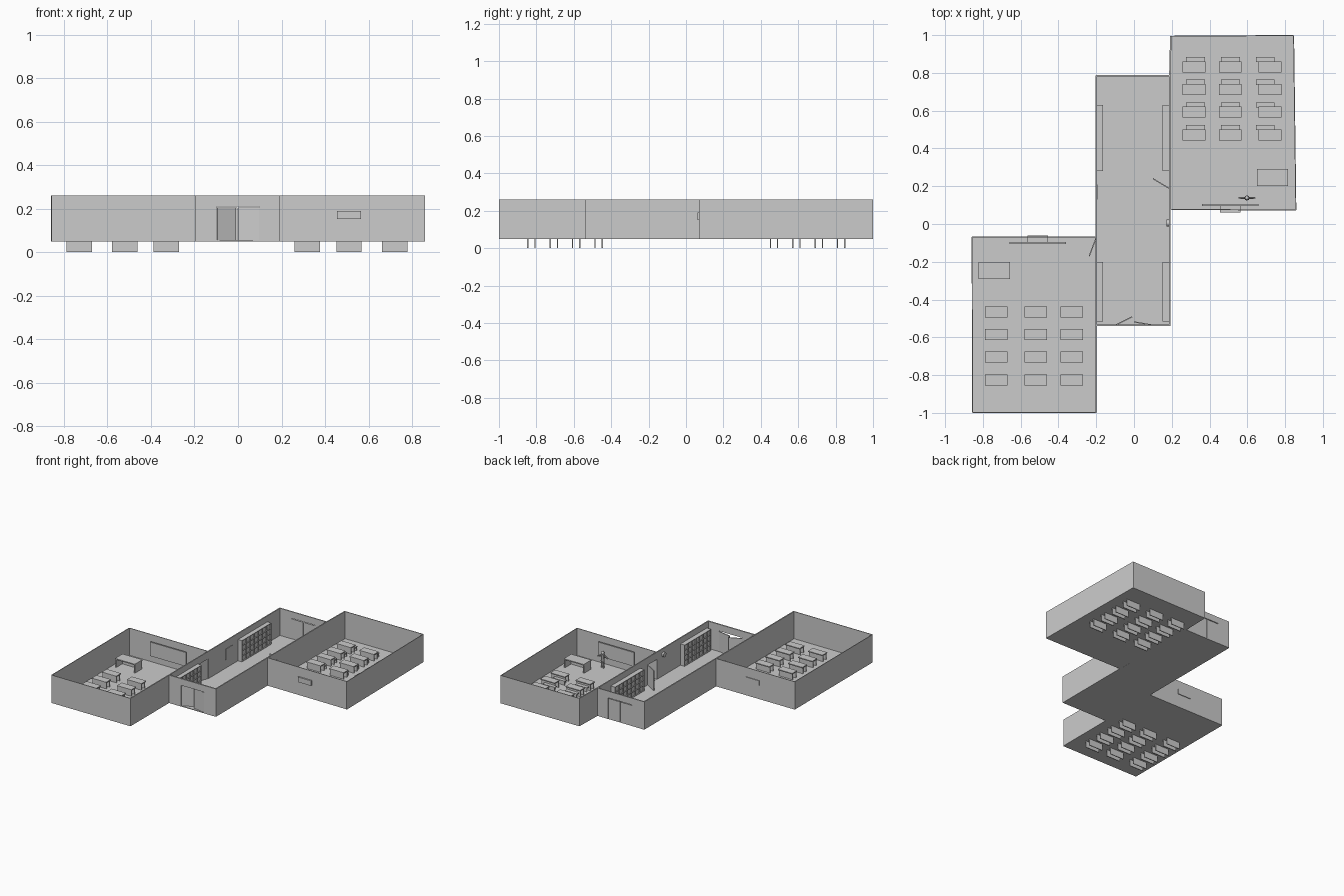
import bpy, bmesh, math
from mathutils import Vector, Matrix

if "Cube" in bpy.data.objects:
    bpy.data.objects.remove(bpy.data.objects["Cube"])

FLOOR, BASE, TOP = 0.055, 0.05, 0.26


def add_box(bm, lo, hi, mat=Matrix()):
    c = [(a + b) / 2 for a, b in zip(lo, hi)]
    s = [b - a for a, b in zip(lo, hi)]
    bmesh.ops.create_cube(bm, size=1, matrix=mat @ Matrix.Translation(c) @ Matrix.Diagonal((*s, 1)))


def finish(name, bm):
    me = bpy.data.meshes.new(name)
    bm.to_mesh(me)
    bm.free()
    ob = bpy.data.objects.new(name, me)
    bpy.context.collection.objects.link(ob)
    return ob


def boxes(name, *pairs):
    bm = bmesh.new()
    for lo, hi in pairs:
        add_box(bm, lo, hi)
    return finish(name, bm)


def panel(name, p, q, t, z0=BASE, z1=TOP, hole=None):
    """Upright slab from p to q in plan; hole = (start, end, top height)."""
    d = Vector(q) - Vector(p)
    L = d.length
    m = Matrix.Translation((p[0], p[1], 0)) @ Matrix.Rotation(math.atan2(d.y, d.x), 4, 'Z')
    bm = bmesh.new()
    if hole:
        a, b, h = hole
        if a > 0.001:
            add_box(bm, (0, -t / 2, z0), (a, t / 2, z1), m)
        if b < L - 0.001:
            add_box(bm, (b, -t / 2, z0), (L, t / 2, z1), m)
        add_box(bm, (a, -t / 2, h), (b, t / 2, z1), m)
    else:
        add_box(bm, (0, -t / 2, z0), (L, t / 2, z1), m)
    return finish(name, bm)


def slab(name, pts):
    bm = bmesh.new()
    f = bm.faces.new([bm.verts.new((x, y, BASE)) for x, y in pts])
    g = bmesh.ops.extrude_face_region(bm, geom=[f])
    bmesh.ops.translate(bm, vec=(0, 0, FLOOR - BASE),
                        verts=[v for v in g['geom'] if isinstance(v, bmesh.types.BMVert)])
    bmesh.ops.recalc_face_normals(bm, faces=bm.faces)
    return finish(name, bm)


# Floors
left = [(-0.857, -0.07), (-0.855, -0.998), (-0.2, -0.998), (-0.2, -0.07)]
right = [(0.857, 0.073), (0.845, 0.998), (0.195, 0.994), (0.19, 0.078)]
slab("left_room_floor", left)
slab("right_room_floor", right)
slab("corridor_floor", [(-0.2, -0.54), (0.19, -0.54), (0.19, 0.787), (-0.2, 0.787)])

# Classroom walls
T = 0.005
for n, r in (("left", left), ("right", right)):
    panel(n + "_room_outer_wall", r[0], r[1], T)
    panel(n + "_room_rear_wall", r[1], r[2], T)
    panel(n + "_room_board_wall", r[3], r[0], T)

# Corridor walls, with door openings into the rooms
panel("left_room_side_wall", (-0.2, -0.998), (-0.2, -0.54), 0.008)
panel("corridor_left_wall", (-0.2, -0.54), (-0.2, 0.787), 0.008, hole=(0.36, 0.468, 0.205))
panel("corridor_right_wall", (0.19, -0.54), (0.19, 0.787), 0.008, hole=(0.62, 0.728, 0.205))
panel("right_room_side_wall", (0.19, 0.787), (0.195, 0.994), 0.008)
panel("corridor_front_wall", (-0.2, -0.536), (0.19, -0.536), 0.01, hole=(0.104, 0.297, 0.21))
panel("corridor_back_wall", (-0.2, 0.784), (0.19, 0.784), 0.008, hole=(0.098, 0.297, 0.21))

# Door leaves
DT = 0.006
for n, p, q in (("front_door_left", (-0.096, -0.535), (-0.01, -0.492)),
                ("front_door_right", (0.096, -0.535), (0.0, -0.518)),
                ("back_door_left", (-0.101, 0.784), (-0.003, 0.784)),
                ("back_door_right", (0.096, 0.784), (0.0, 0.784)),
                ("left_room_door", (-0.2, -0.072), (-0.237, -0.17)),
                ("right_room_door", (0.187, 0.188), (0.1, 0.24))):
    panel(n, p, q, DT, FLOOR, 0.205)


# Lockers: back board plus a grid of rails
def locker(name, x_wall, side, y0, y1, cols=7, rows=4):
    z0, z1, dep, t = FLOOR, 0.215, 0.035, 0.005
    bm = bmesh.new()

    def b(d0, d1, ya, yb, za, zb):
        xs = sorted((x_wall + side * d0, x_wall + side * d1))
        add_box(bm, (xs[0], ya, za), (xs[1], yb, zb))
    b(0, dep - 0.006, y0, y1, z0, z1)
    for i in range(cols + 1):
        y = y0 + (y1 - y0 - t) * i / cols
        b(dep - 0.006, dep, y, y + t, z0, z1)
    for j in range(rows + 1):
        z = z0 + (z1 - z0 - t) * j / rows
        b(dep - 0.006, dep, y0, y1, z, z + t)
    finish(name, bm)


for n, x, s in (("left", -0.198, 1), ("right", 0.186, -1)):
    locker("front_locker_" + n, x, s, -0.515, -0.2)
    locker("back_locker_" + n, x, s, 0.28, 0.63)


# Pupil desks: a top on two full-width panels that reach below the floor
def desk(name, x, y):
    boxes(name, ((x - 0.06, y - 0.029, 0.1), (x + 0.06, y + 0.029, 0.107)),
          ((x - 0.058, y - 0.024, 0), (x + 0.058, y - 0.018, 0.1)),
          ((x - 0.058, y + 0.014, 0), (x + 0.058, y + 0.02, 0.1)))


for r in range(4):
    for c in range(3):
        desk(f"left_desk_{r}_{c}", (-0.73, -0.52, -0.33)[c], -0.465 - 0.12 * r)
        x, y = (0.318, 0.51, 0.72)[c], 0.472 + 0.12 * r
        desk(f"right_desk_{r}_{c}", x, y)
        x += (0.008, 0, -0.025)[c]
        boxes(f"right_bench_{r}_{c}",
              ((x - 0.05, y + 0.025, 0.08), (x + 0.05, y + 0.052, 0.087)),
              ((x - 0.048, y + 0.045, FLOOR), (x + 0.048, y + 0.05, 0.08)))

# Teacher desks, boards and projector boxes that pass through the wall
for n, s, dx in (("left", -1, -0.74), ("right", 1, 0.733)):
    y0, y1 = sorted((s * 0.2, s * 0.29))
    x0, x1 = dx - 0.083, dx + 0.083
    z = 0.115
    boxes(n + "_teacher_desk", ((x0, y0, z), (x1, y1, z + 0.008)),
          ((x0, y0 + 0.004, FLOOR), (x0 + 0.008, y1 - 0.004, z)),
          ((x1 - 0.008, y0 + 0.004, FLOOR), (x1, y1 - 0.004, z)),
          ((x0, s * 0.21 - 0.004, FLOOR), (x1, s * 0.21 + 0.004, z)))
    bx = s * 0.51
    y0, y1 = sorted((s * 0.096, s * 0.106))
    boxes(n + "_board", ((bx - 0.149, y0, 0.115), (bx + 0.149, y1, 0.22)))
    y0, y1 = sorted((s * 0.062, s * 0.098))
    boxes(n + "_wall_box", ((bx - 0.055, y0, 0.152), (bx + 0.055, y1, 0.19)))

# Corridor clock and notice board
bm = bmesh.new()
bmesh.ops.create_cone(bm, cap_ends=True, segments=20, radius1=0.018, radius2=0.018, depth=0.014,
                      matrix=Matrix.Translation((0.18, 0.005, 0.215)) @ Matrix.Rotation(math.pi / 2, 4, 'Y'))
finish("clock", bm)
boxes("notice_board", ((-0.197, 0.13, 0.12), (-0.192, 0.21, 0.2)))

# Standing figure by the board
bm = bmesh.new()
px, py = 0.598, 0.138


def limb(a, b, r):
    a, b = Vector(a), Vector(b)
    rot = (b - a).to_track_quat('Z', 'Y').to_matrix().to_4x4()
    bmesh.ops.create_cone(bm, cap_ends=True, segments=8, radius1=r, radius2=r * 0.8,
                          depth=(b - a).length, matrix=Matrix.Translation((a + b) / 2) @ rot)


for s in (-1, 1):
    limb((px + s * 0.009, py, FLOOR), (px + s * 0.007, py, 0.108), 0.006)
    limb((px + s * 0.014, py, 0.148), (px + s * 0.043, py, 0.132), 0.005)
limb((px, py, 0.105), (px, py, 0.155), 0.014)
bmesh.ops.create_uvsphere(bm, u_segments=10, v_segments=6, radius=0.012,
                          matrix=Matrix.Translation((px, py, 0.168)))
finish("standing_figure", bm)
